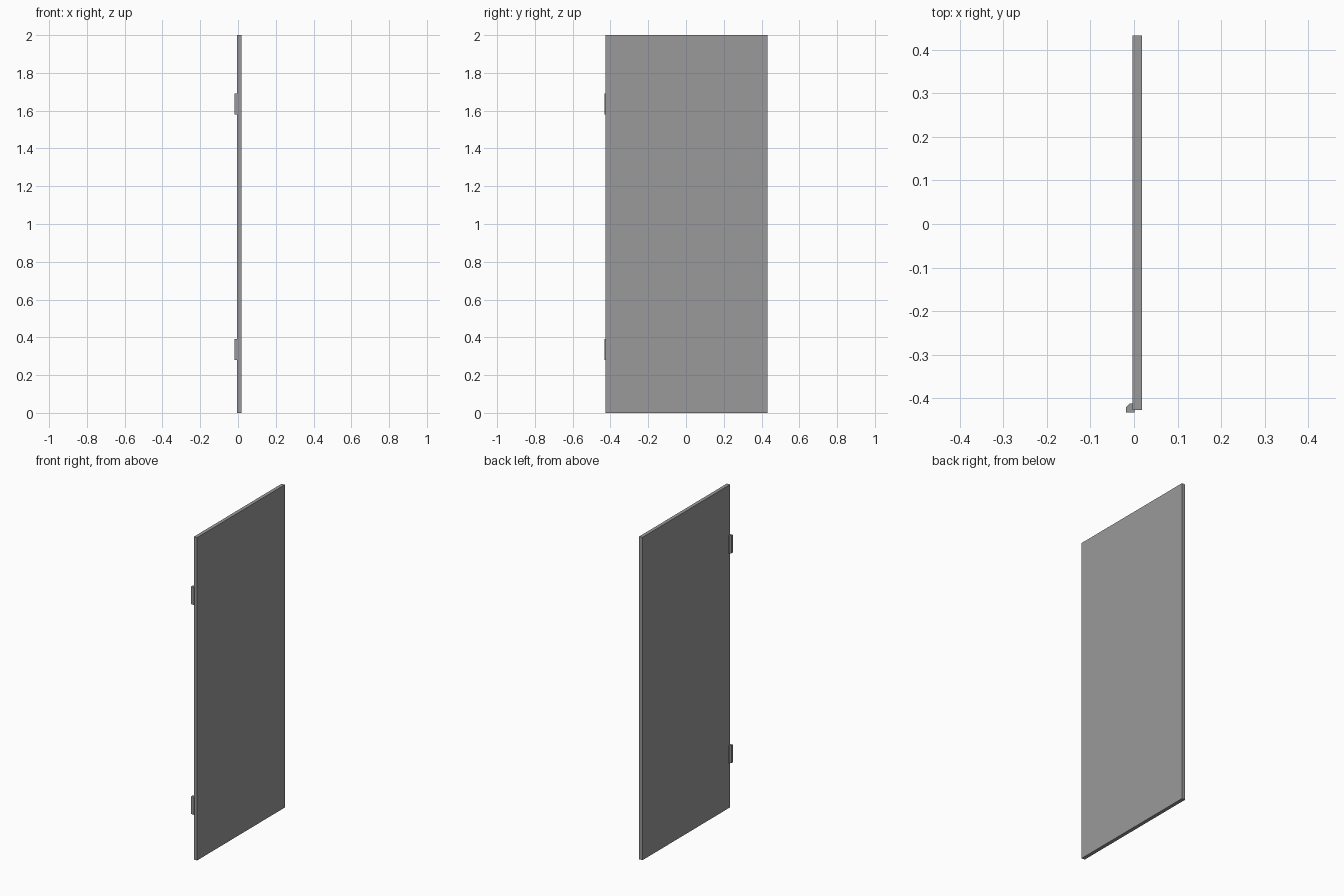
import bpy, bmesh

if "Cube" in bpy.data.objects:
    bpy.data.objects.remove(bpy.data.objects["Cube"])

# Dark grey shared by all parts
grey = bpy.data.materials.new("dark_grey")
grey.diffuse_color = (0.32, 0.32, 0.32, 1)
grey.use_nodes = True
grey.node_tree.nodes["Principled BSDF"].inputs["Base Color"].default_value = grey.diffuse_color


def prism(name, profile, z0, z1):
    """Extrude an xy outline from z0 up to z1."""
    bm = bmesh.new()
    face = bm.faces.new([bm.verts.new((x, y, z0)) for x, y in profile])
    top = bmesh.ops.extrude_face_region(bm, geom=[face])
    verts = [v for v in top["geom"] if isinstance(v, bmesh.types.BMVert)]
    bmesh.ops.translate(bm, verts=verts, vec=(0, 0, z1 - z0))
    bmesh.ops.recalc_face_normals(bm, faces=bm.faces)
    mesh = bpy.data.meshes.new(name)
    bm.to_mesh(mesh)
    bm.free()
    mesh.materials.append(grey)
    obj = bpy.data.objects.new(name, mesh)
    bpy.context.collection.objects.link(obj)
    return obj


# Flat door panel
X0, X1, Y0, Y1 = -0.004, 0.018, -0.426, 0.432
prism("door_panel", [(X0, Y0), (X1, Y0), (X1, Y1), (X0, Y1)], 0, 2)

# Two chamfered hinges wrapped around the corner of one long edge
hinge = [(-0.018, -0.432), (0.001, -0.432), (0.001, Y0), (X0, Y0),
         (X0, -0.411), (-0.009, -0.411), (-0.018, -0.420)]
for name, z in (("lower_hinge", 0.28), ("upper_hinge", 1.58)):
    prism(name, hinge, z, z + 0.11)
